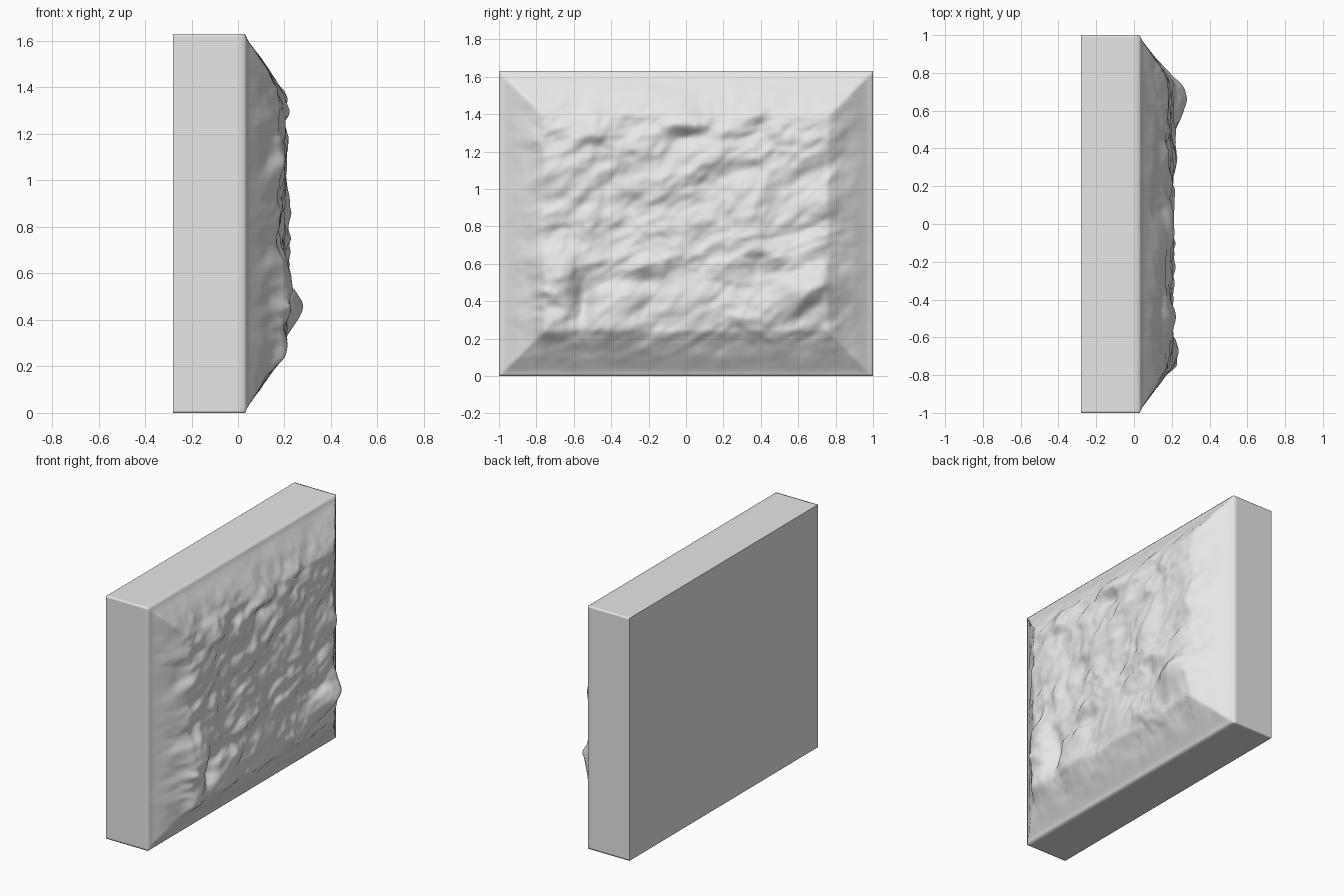
import bpy
import bmesh
from math import exp
from mathutils import Vector, noise

cube = bpy.data.objects.get("Cube")
if cube:
    bpy.data.objects.remove(cube, do_unlink=True)

HEIGHT = 1.63
BACK, RIM, PEAK = -0.28, 0.03, 0.28

# Chamfer section: distance from the rim, relief depth
CHAMFER = [(0, 0), (0.03, 0.014), (0.1, 0.063), (0.24, 0.152), (0.34, 0.163), (2, 0.163)]

# Broad lumps and pits: y, z, y radius, z radius, depth
LUMPS = [
    (0.66, 0.47, 0.17, 0.13, 0.07),
    (-0.71, 0.5, 0.09, 0.2, 0.045),
    (0.3, 0.72, 0.25, 0.2, 0.015),
    (0.0, 1.35, 0.12, 0.04, 0.025),
    (0.0, 1.28, 0.1, 0.035, -0.02),
    (-0.3, 0.9, 0.12, 0.06, -0.025),
    (-0.55, 0.42, 0.05, 0.17, -0.045),
    (-0.2, 0.5, 0.3, 0.05, -0.02),
    (-0.2, 0.62, 0.3, 0.05, 0.015),
    (0.4, 1.1, 0.2, 0.06, -0.02),
]


def chamfer(d):
    for (a, ha), (b, hb) in zip(CHAMFER, CHAMFER[1:]):
        if d <= b:
            return ha + (hb - ha) * (d - a) / (b - a)
    return CHAMFER[-1][1]


def relief(y, z):
    """Depth of the rough stone above the rim."""
    edge = max(0, min(1 - abs(y), z, HEIGHT - z))
    rough = min(1, edge / 0.26) ** 1.5
    warp = 0.06 * noise.noise(Vector((y * 3, z * 3, 7)))
    u, v = y + warp, z - 0.25 * y + warp
    h = 0.034 * noise.noise(Vector((u * 4, v * 6, 1)))
    h += 0.017 * noise.noise(Vector((u * 9, v * 13, 4)))
    h += 0.006 * noise.noise(Vector((u * 20, v * 24, 9)))
    for cy, cz, ry, rz, depth in LUMPS:
        h += depth * exp(-((y - cy) / ry) ** 2 - ((z - cz) / rz) ** 2)
    return max(0, chamfer(edge) + rough * h)


# Rough front face as a displaced grid
bm = bmesh.new()
bmesh.ops.create_grid(bm, x_segments=170, y_segments=140, size=1)
for v in bm.verts:
    y, z = v.co.x, (v.co.y + 1) * HEIGHT / 2
    v.co = (relief(y, z), y, z)
scale = (PEAK - RIM) / max(v.co.x for v in bm.verts)
for v in bm.verts:
    v.co.x = RIM + v.co.x * scale

# Side walls pulled back from the rim
rim = [e for e in bm.edges if e.is_boundary]
for x in (RIM - 0.03, -0.12, BACK):
    out = bmesh.ops.extrude_edge_only(bm, edges=rim)["geom"]
    rim = [g for g in out if isinstance(g, bmesh.types.BMEdge)
           and g.is_boundary]
    for v in {v for e in rim for v in e.verts}:
        v.co.x = x

# Flat back
bmesh.ops.holes_fill(bm, edges=rim, sides=0)
bmesh.ops.recalc_face_normals(bm, faces=bm.faces)
for f in bm.faces:
    f.smooth = True
for e in rim:
    e.smooth = False

mesh = bpy.data.meshes.new("stone_block")
bm.to_mesh(mesh)
bm.free()
block = bpy.data.objects.new("stone_block", mesh)
bpy.context.collection.objects.link(block)

# Plain grey stone
grey = (0.8, 0.8, 0.8, 1)
mat = bpy.data.materials.new("light_grey_stone")
mat.use_nodes = True
mat.diffuse_color = grey
bsdf = next(n for n in mat.node_tree.nodes if n.type == "BSDF_PRINCIPLED")
bsdf.inputs["Base Color"].default_value = grey
mesh.materials.append(mat)
